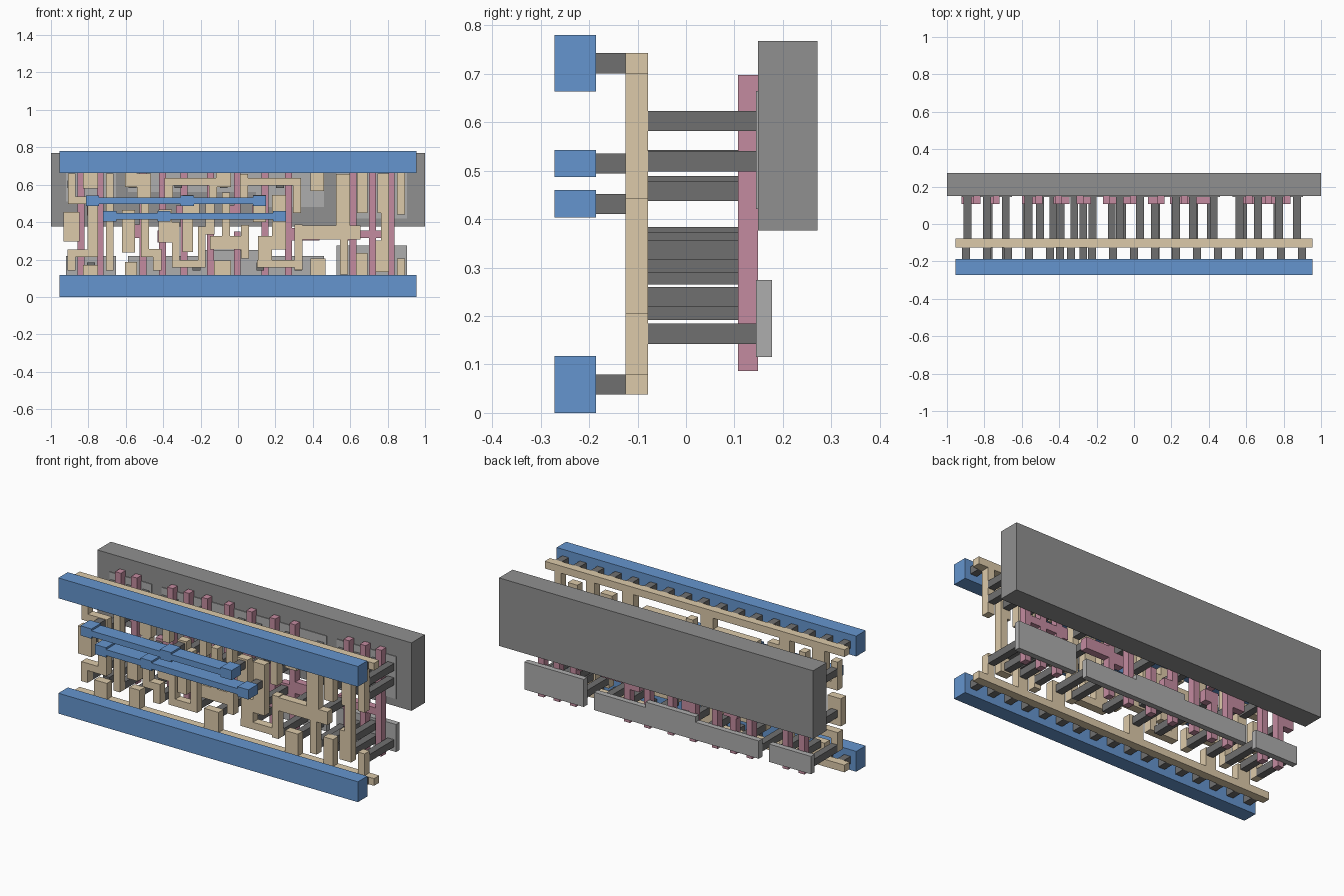
import bpy, bmesh

# Layered chip cell: plan coordinates are cell units, scaled to x / z
S = 2 / 8.2


def material(name, rgb):
    m = bpy.data.materials.new(name)
    m.diffuse_color = (*rgb, 1)
    return m


BLUE = material("metal_blue", (0.13, 0.30, 0.62))
SAND = material("wire_sand", (0.72, 0.59, 0.40))
PINK = material("gate_pink", (0.55, 0.26, 0.35))
DARK = material("contact_dark", (0.16, 0.16, 0.16))
LIGHT = material("active_light", (0.42, 0.42, 0.42))
GREY = material("well_grey", (0.28, 0.28, 0.28))


def layer(name, rects, y0, y1, mat):
    """One object of boxes from (left, bottom, right, top) plan rectangles."""
    bm = bmesh.new()
    for a, b, c, d in rects:
        ret = bmesh.ops.create_cube(bm, size=1)
        for v in ret["verts"]:
            v.co = ((c if v.co.x > 0 else a) * S - 3.91 * S,
                    y1 if v.co.y > 0 else y0,
                    ((d if v.co.z > 0 else b) + 0.24) * S)
    me = bpy.data.meshes.new(name)
    bm.to_mesh(me)
    bm.free()
    me.materials.append(mat)
    ob = bpy.data.objects.new(name, me)
    bpy.context.collection.objects.link(ob)
    return ob


def squares(points, size=0.17):
    h = size / 2
    return [(x - h, z - h, x + h, z + h) for x, z in points]


# Back well block
layer("well_block", [(-0.19, 1.305, 8.01, 2.91)], 0.149, 0.272, GREY)

# Active regions: lower strips and upper strips sunk in the well
layer("lower_active", [(0.135, 0.235, 1.235, 0.655), (1.5, 0.235, 5.8, 0.655),
                       (3.15, 0.655, 4.45, 0.785), (6.07, 0.235, 7.62, 0.885)],
      0.145, 0.178, LIGHT)
layer("upper_active", [(0.135, 1.855, 1.235, 2.485), (1.5, 2.065, 5.8, 2.485),
                       (4.3, 1.735, 5.8, 2.065), (6.07, 1.485, 7.62, 2.485)],
      0.145, 0.178, LIGHT)

# Gate strips with contact pads and jogs
gates = [(x - 0.075, 0.113, x + 0.075, 2.62)
         for x in (0.47, 0.89, 1.83, 2.73, 3.31, 4.5, 5.02, 6.43, 6.86, 7.27)]
gates += [(2.18, 0.113, 2.33, 1.0), (2.18, 1.35, 2.33, 2.62),
          (3.82, 0.113, 3.97, 1.2), (3.82, 1.5, 3.97, 2.62)]
pads = [(0.13, 1.1, 0.47, 1.4), (0.6, 1.55, 0.9, 1.82), (1.45, 1.05, 1.83, 1.35),
        (2.15, 0.95, 2.5, 1.22), (2.55, 1.5, 2.97, 1.77), (3.31, 0.8, 3.6, 1.07),
        (3.6, 1.5, 3.9, 1.77), (4.22, 1.5, 4.5, 1.77), (4.7, 0.9, 5.02, 1.17),
        (5.02, 1.0, 5.7, 1.27), (6.2, 1.0, 6.43, 1.27), (6.43, 1.05, 7.27, 1.22)]
layer("gate_strips", gates + pads, 0.107, 0.149, PINK)

# Local wires, grouped by net
W = (-0.125, -0.078, SAND)
layer("power_wires", [
    (0, -0.085, 7.82, 0.085), (0, 2.635, 7.82, 2.805),
    (0.515, 0.085, 0.845, 0.465), (0.515, 2.135, 0.845, 2.635),
    (1.43, 0.085, 1.7, 0.53), (1.43, 2.175, 1.7, 2.635),
    (3.38, 0.085, 3.76, 0.56), (3.43, 2.175, 3.76, 2.635),
    (5.5, 0.085, 5.83, 0.6), (5.5, 2.08, 5.8, 2.635),
    (6.5, 0.085, 6.75, 0.72), (6.52, 1.6, 6.75, 2.635),
    (7.4, 0.085, 7.57, 0.6), (7.4, 1.57, 7.57, 2.635)], *W)
layer("clock_wires", [
    (0.09, 0.975, 0.44, 1.625), (0.175, 0.345, 0.345, 0.635),
    (0.175, 0.635, 0.84, 0.805), (0.18, 1.795, 0.845, 1.965),
    (0.18, 1.965, 0.35, 2.465), (0.61, 0.805, 0.84, 1.795),
    (1.015, 0.345, 1.185, 2.465)], *W)
layer("input_wires", [
    (1.37, 0.73, 1.65, 1.665), (1.78, 0.8, 1.96, 2.0), (1.7, 1.84, 2.0, 2.465),
    (1.78, 0.64, 2.23, 0.81), (2.05, 0.345, 2.23, 0.64)], *W)
layer("first_latch_wires", [
    (2.17, 0.95, 2.46, 1.68), (2.69, 0.75, 2.92, 2.0), (2.69, 1.5, 3.07, 1.8),
    (2.3, 2.2, 3.45, 2.37), (2.3, 1.85, 2.48, 2.2), (3.27, 1.8, 3.45, 2.2),
    (2.46, 0.4, 3.2, 0.57), (2.46, 0.57, 2.63, 1.4), (3.03, 0.57, 3.2, 1.3),
    (3.2, 1.13, 3.4, 1.8), (3.3, 0.8, 3.98, 1.1), (3.56, 1.1, 3.73, 2.05),
    (3.98, 0.6, 4.15, 1.34), (3.95, 1.8, 4.13, 2.45)], *W)
layer("second_latch_wires", [
    (4.13, 2.2, 5.29, 2.37), (5.12, 1.6, 5.29, 2.2), (4.24, 1.4, 4.52, 2.0),
    (4.66, 0.8, 4.96, 2.0), (4.35, 0.55, 4.66, 1.1), (4.33, 0.4, 5.15, 0.57),
    (5.15, 0.35, 5.32, 1.35), (5.32, 1.02, 6.6, 1.33),
    (6.06, 1.33, 6.37, 2.45), (6.15, 0.25, 6.32, 1.02)], *W)
layer("output_wires", [
    (6.92, 0.305, 7.22, 1.0), (7.05, 1.0, 7.22, 1.6), (6.97, 1.6, 7.22, 2.465)], *W)

# Long contacts from wires to active regions and to gates
low = [(x, 0.43) for x in (0.26, 0.69, 1.1, 1.6, 2.14, 3.0, 3.6, 4.4, 5.23,
                           5.66, 6.23, 6.63, 7.05, 7.485)]
low += [(6.63, 0.63), (7.05, 0.74)]
high = [(x, 2.23) for x in (0.26, 0.69, 1.1, 1.6, 1.85, 2.6, 3.6, 4.04, 4.83,
                            5.66, 6.22, 6.63, 7.09, 7.485)]
high += [(5.2, 1.9), (6.22, 1.89), (6.63, 1.89), (7.09, 1.89), (7.485, 1.89)]
layer("active_contacts", squares(low + high), -0.078, 0.145, DARK)
layer("gate_contacts", squares([
    (0.26, 1.25), (0.72, 1.68), (1.55, 1.2), (2.3, 1.08), (2.8, 1.64), (3.42, 0.93),
    (3.65, 1.64), (4.37, 1.64), (4.82, 1.03), (5.6, 1.14), (6.3, 1.14)]),
    -0.078, 0.107, DARK)

# Short posts from wires to front metal
rail_posts = [(0.23 + 0.46 * i, z) for i in range(17) for z in (0, 2.72)]
upper_x, lower_x = (0.72, 2.8, 4.38), (1.1, 2.29, 4.82)
posts = rail_posts + [(x, 1.87) for x in upper_x] + [(x, 1.53) for x in lower_x]
layer("metal_posts", squares(posts), -0.186, -0.125, DARK)

# Front metal: two rails and two straps with wider pads
F = (-0.272, -0.186, BLUE)
layer("bottom_rail", [(0, -0.24, 7.82, 0.24)], *F)
layer("top_rail", [(0, 2.48, 7.82, 2.96)], *F)
for name, z, xs in (("upper_strap", 1.87, upper_x), ("lower_strap", 1.53, lower_x)):
    layer(name, [(xs[0], z - 0.07, xs[-1], z + 0.07)]
          + [(x - 0.145, z - 0.115, x + 0.145, z + 0.115) for x in xs], *F)
